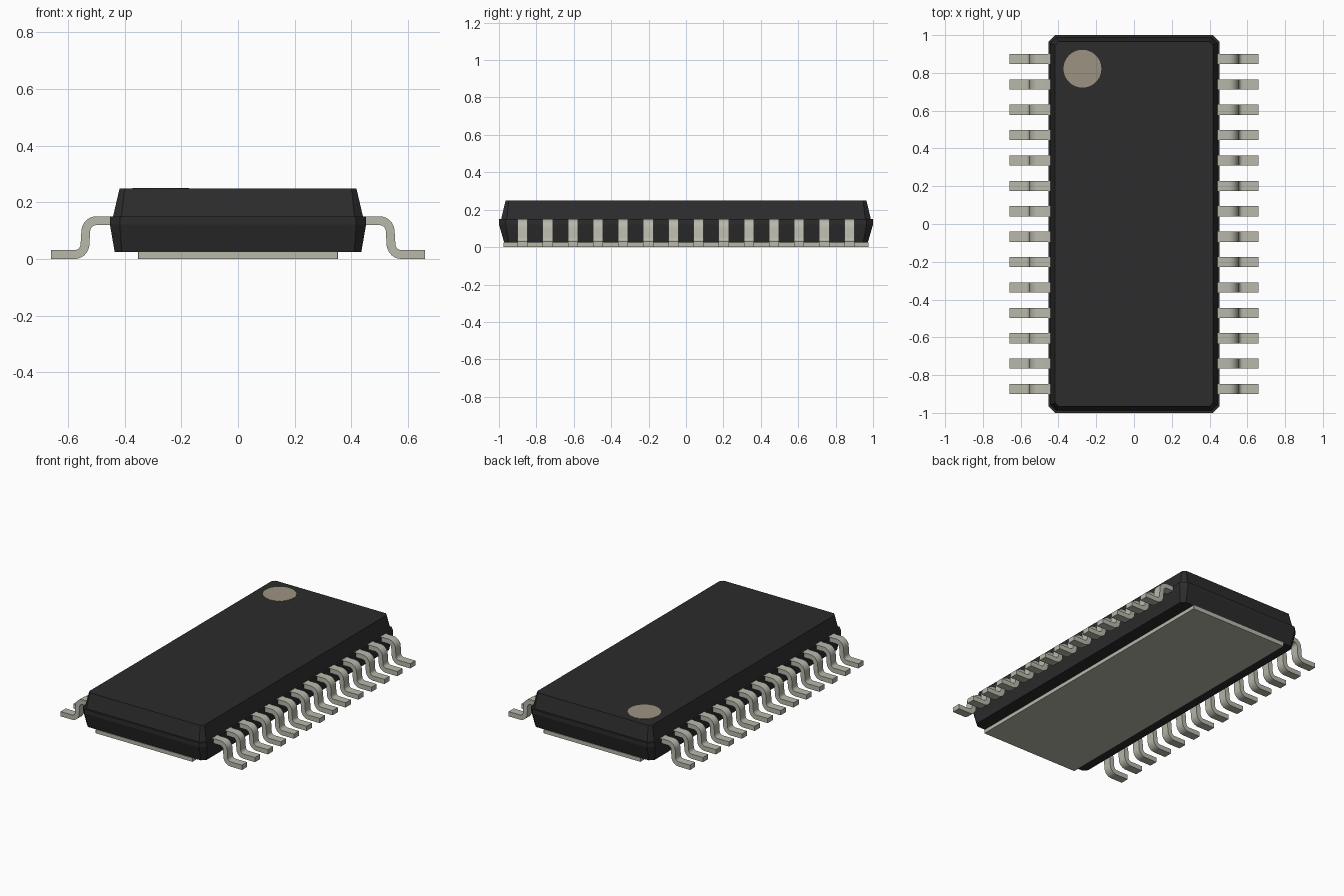
import bpy, bmesh
from math import cos, sin, radians

cube = bpy.data.objects.get("Cube")
if cube:
    bpy.data.objects.remove(cube)


def material(name, rgb):
    m = bpy.data.materials.new(name)
    m.use_nodes = True
    m.diffuse_color = (*rgb, 1)
    m.node_tree.nodes["Principled BSDF"].inputs["Base Color"].default_value = (*rgb, 1)
    return m


black = material("black plastic", (0.025, 0.025, 0.025))
metal = material("tinned metal", (0.48, 0.48, 0.41))
beige = material("beige mark", (0.33, 0.29, 0.225))


def loft(name, rings, mat, smooth=False):
    """Skin a stack of equal-length rings and cap both ends."""
    bm = bmesh.new()
    loops = [[bm.verts.new(p) for p in ring] for ring in rings]
    for a, b in zip(loops, loops[1:]):
        for i in range(len(a)):
            j = (i + 1) % len(a)
            bm.faces.new((a[i], a[j], b[j], b[i]))
    bm.faces.new(loops[0][::-1])
    bm.faces.new(loops[-1])
    bmesh.ops.recalc_face_normals(bm, faces=bm.faces)
    mesh = bpy.data.meshes.new(name)
    bm.to_mesh(mesh)
    bm.free()
    mesh.materials.append(mat)
    obj = bpy.data.objects.new(name, mesh)
    bpy.context.collection.objects.link(obj)
    if smooth:
        bpy.ops.object.select_all(action='DESELECT')
        obj.select_set(True)
        bpy.context.view_layer.objects.active = obj
        bpy.ops.object.shade_smooth_by_angle(angle=radians(35))
    return obj


def octagon(x, y, z, c):
    """Rectangle with cut corners."""
    return [(x, y - c, z), (x - c, y, z), (c - x, y, z), (-x, y - c, z),
            (-x, c - y, z), (c - x, -y, z), (x - c, -y, z), (x, c - y, z)]


# Package body: tapered halves with a ledge at the lead plane
loft("package_body", [octagon(0.435, 0.972, 0.024, 0.025),
                      octagon(0.452, 1.0, 0.122, 0.035),
                      octagon(0.452, 1.0, 0.15, 0.035),
                      octagon(0.441, 0.988, 0.15, 0.03),
                      octagon(0.418, 0.965, 0.248, 0.018)], black)

# Thermal pad underneath
loft("thermal_pad", [octagon(0.352, 0.976, z, 0.001) for z in (0, 0.025)], metal)

# Round orientation mark on the top face
loft("orientation_mark",
     [[(-0.273 + 0.1 * cos(radians(a)), 0.822 + 0.1 * sin(radians(a)), z)
       for a in range(0, 360, 6)] for z in (0.245, 0.25)], beige)

# Gull-wing lead: centre line with its normal, thickened to both sides
HALF_T, HALF_W, BEND = 0.0155, 0.027, 0.037
path = [(0.42, 0.135, 0, 1)]
for a in range(90, 0, -14):
    n = (cos(radians(a)), sin(radians(a)))
    path.append((0.5 + BEND * n[0], 0.098 + BEND * n[1], *n))
for a in range(186, 271, 14):
    n = (cos(radians(a)), sin(radians(a)))
    path.append((0.577 + BEND * n[0], 0.0525 + BEND * n[1], -n[0], -n[1]))
path += [(0.577, 0.0155, 0, 1), (0.66, 0.0155, 0, 1)]


def lead(name, side, y):
    rings = []
    for x, z, nx, nz in path:
        rings.append([(side * (x + s * HALF_T * nx), y + w * HALF_W, z + s * HALF_T * nz)
                      for s, w in ((1, 1), (1, -1), (-1, -1), (-1, 1))])
    return loft(name, rings, metal, smooth=True)


COUNT, PITCH = 14, 0.1344
for label, side in (("left", 1), ("right", -1)):
    for i in range(COUNT):
        lead(f"{label}_lead_{i + 1}", side, (i - (COUNT - 1) / 2) * PITCH)
